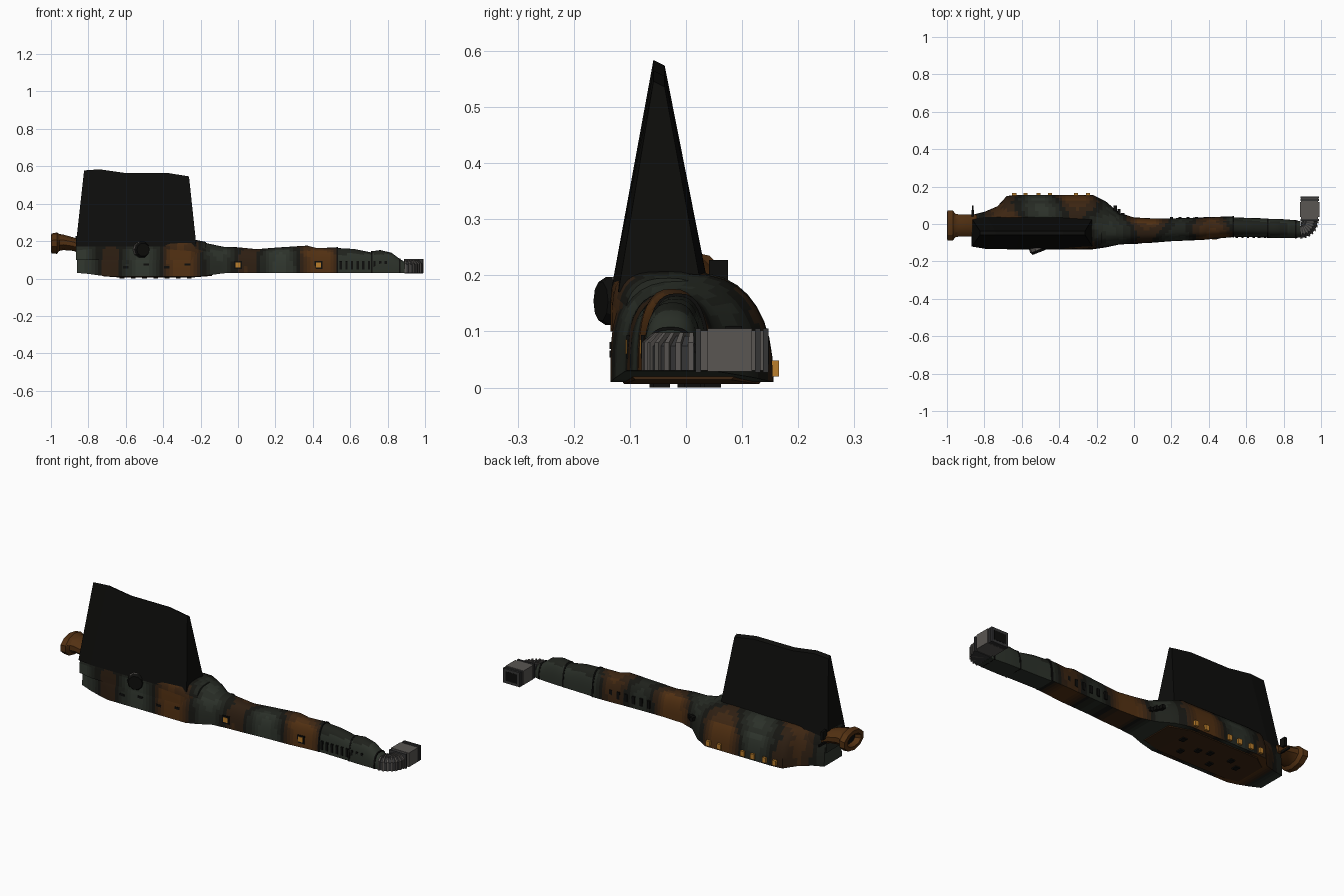
import bpy, bmesh, math
from mathutils import Matrix, Vector

if "Cube" in bpy.data.objects:
    bpy.data.objects.remove(bpy.data.objects["Cube"])


def material(name, rgb):
    m = bpy.data.materials.new(name)
    m.diffuse_color = (*rgb, 1)
    m.use_nodes = True
    m.node_tree.nodes["Principled BSDF"].inputs["Base Color"].default_value = m.diffuse_color
    return m


BLACK = material("black", (0.004, 0.004, 0.0035))
AMBER = material("amber", (0.5, 0.21, 0.025))
STEEL = material("steel", (0.10, 0.092, 0.085))
STEEL_DARK = material("dark_steel", (0.035, 0.035, 0.036))
# Camouflage ramp: green - soot - rust brown
RAMP = [(0.030, 0.038, 0.028), (0.008, 0.008, 0.006), (0.085, 0.030, 0.006)]
CAMO = []
for k in range(9):
    t = k / 4
    a, b = RAMP[min(int(t), 1)], RAMP[min(int(t), 1) + 1]
    f = t - min(int(t), 1)
    CAMO.append(material(f"camo_{k}", [u + (v - u) * f for u, v in zip(a, b)]))


def finish(name, bm, mats, smooth=35):
    bmesh.ops.recalc_face_normals(bm, faces=bm.faces)
    me = bpy.data.meshes.new(name)
    bm.to_mesh(me)
    bm.free()
    for m in mats:
        me.materials.append(m)
    ob = bpy.data.objects.new(name, me)
    bpy.context.collection.objects.link(ob)
    if smooth:
        bpy.ops.object.select_all(action='DESELECT')
        ob.select_set(True)
        bpy.context.view_layer.objects.active = ob
        bpy.ops.object.shade_smooth_by_angle(angle=math.radians(smooth))
    return ob


def loft(name, rings, mats, smooth=35, paint=None):
    bm = bmesh.new()
    vs = [[bm.verts.new(p) for p in r] for r in rings]
    n = len(vs[0])
    for a, b in zip(vs, vs[1:]):
        for i in range(n):
            bm.faces.new((a[i], a[(i + 1) % n], b[(i + 1) % n], b[i]))
    bm.faces.new(vs[0])
    bm.faces.new(vs[-1])
    if paint:
        for f in bm.faces:
            f.material_index = paint(f.calc_center_median())
    return finish(name, bm, mats, smooth)


def boxes(name, items, mat):
    """items: (centre, size) pairs joined in one object"""
    bm = bmesh.new()
    for c, s in items:
        bmesh.ops.create_cube(bm, size=1, matrix=Matrix.Translation(c) @ Matrix.Diagonal((*s, 1)))
    return finish(name, bm, [mat], 0)


def arch(x, y0, y1, zb, zt, pl=0.75, pr=0.75, n=18):
    """Arched section; pl and pr set the boxiness of the front and back flank"""
    yc = (y0 + y1) / 2
    ring = []
    for i in range(n + 1):
        a = math.pi * i / n
        c, s = math.cos(a), max(0, math.sin(a))
        p = pr if c > 0 else pl
        ring.append((x, yc + math.copysign(abs(c) ** p, c) * (y1 - y0) / 2, zb + (zt - zb) * s ** p))
    return ring


def resample(st, step=0.018):
    out = []
    for a, b in zip(st, st[1:]):
        k = max(1, round((b[0] - a[0]) / step))
        out += [[u + (v - u) * i / k for u, v in zip(a, b)] for i in range(k)]
    return out + [list(st[-1])]


def camo(c):
    v = math.sin(c.x * 17 + 0.6) + 0.6 * math.sin(c.y * 24 + c.x * 7)
    if c.z > 0.15:
        v *= 0.55
    return max(0, min(8, round(4 + 3.2 * v)))


# Main hull: wide rear body narrowing to a long neck (x, ymin, ymax, zbase, ztop, flanks)
HULL = [(-.86, -.10, .05, .03, .20, .6, .8), (-.80, -.12, .065, .025, .205, .6, .8),
        (-.73, -.13, .095, .015, .21, .6, .85), (-.68, -.135, .15, .01, .205, .6, .85),
        (-.62, -.135, .156, .01, .205, .6, .85), (-.22, -.135, .155, .01, .202, .6, .85),
        (-.15, -.125, .12, .018, .185, .7, .85), (-.08, -.11, .06, .028, .17, .75, .8),
        (0, -.105, .035, .03, .167, .75, .75), (.1, -.1, .03, .03, .157, .75, .75),
        (.2, -.092, .03, .03, .165, .75, .75), (.37, -.085, .035, .03, .176, .75, .75),
        (.42, -.08, .038, .03, .163, .75, .75), (.53, -.07, .04, .03, .166, .75, .75)]
loft("hull", [arch(*s) for s in resample(HULL)], CAMO, 40, camo)

# Ribbed forward sections of the neck
shell_paint = lambda c: 1 if c.z < .13 else 3
loft("forward_shell", [arch(*s) for s in resample(
    [(.53, -.068, .036, .03, .163), (.62, -.07, .032, .03, .158), (.71, -.072, .03, .03, .14)])],
     CAMO, 40, shell_paint)
loft("nose_shell", [arch(*s) for s in resample(
    [(.71, -.074, .028, .03, .145), (.76, -.076, .028, .03, .152), (.82, -.076, .024, .03, .138),
     (.86, -.075, .02, .03, .108), (.89, -.072, .015, .03, .09)])], CAMO, 40, shell_paint)
for i, (x, y0, y1, z) in enumerate([(.53, -.072, .042, .168), (.715, -.076, .03, .147), (.865, -.077, .022, .108)]):
    loft(f"neck_band_{i}", [arch(x + d, y0, y1, .03, z) for d in (-.004, .004)], [BLACK])

# Keel plate under the hull
loft("keel", [[(x, y0, .034), (x, y1, .034), (x, y1 - .02, zb), (x, y0 + .02, zb)] for x, y0, y1, zb in
              [(-.72, -.12, .09, .012), (-.64, -.13, .15, .006), (-.24, -.13, .15, .006), (-.14, -.11, .1, .014)]],
     [CAMO[6]], 0)
boxes("keel_lumps", [((-.62 + .06 * i, .05 * math.sin(i * 2.3), .005), (.025, .03, .010)) for i in range(7)], BLACK)

# Tall tapering sail, narrowed slightly toward both ends
SAIL = [(-.868, -.823, .578, .85), (-.785, -.74, .584, 1), (-.63, -.61, .565, 1), (-.40, -.38, .565, 1),
        (-.222, -.262, .546, .85)]
loft("sail", [[(xb, -.045 - .089 * w, .17), (xt, -.058, zt), (xt, -.038, zt - .01), (xb, -.045 + .087 * w, .17)]
              for xb, xt, zt, w in SAIL], [BLACK], 0)
# Skirt blending the sail into the hull
loft("sail_skirt", [arch(*s) for s in resample(
    [(-.865, -.115, .04, .10, .212, .45, .8), (-.78, -.134, .06, .10, .222, .42, .8),
     (-.4, -.135, .075, .10, .222, .42, .8), (-.25, -.132, .07, .10, .212, .5, .8),
     (-.17, -.11, .05, .10, .195, .7, .8)])], CAMO, 40, camo)


# Flared tail nozzle
def oval(x, ry, z0, z1, n=10):
    return [(x, -.008 + ry * math.cos(t), (z0 + z1) / 2 + (z1 - z0) / 2 * math.sin(t))
            for t in (math.tau * (i + .5) / n for i in range(n))]


loft("tail_nozzle", [oval(-.84, .06, .13, .205), oval(-.88, .062, .148, .22), oval(-.935, .062, .152, .235),
                     oval(-.955, .066, .148, .238), oval(-.968, .084, .132, .246), oval(-.998, .085, .135, .24),
                     oval(-1.0, .06, .155, .22), oval(-.97, .05, .16, .21)],
     [CAMO[8], BLACK], 30, lambda c: 1 if c.x > -.98 and abs(c.z - .185) < .015 and abs(c.y) < .02 else 0)
boxes("tail_crossbar", [((-.862, .005, .16), (.008, .19, .012)), ((-.862, .058, .205), (.014, .034, .045))], BLACK)

# Side exhaust pipe on the front
AXIS = Vector((.35, -.9, 0)).normalized()
SIDE = Vector((-AXIS.y, AXIS.x, 0))
START = Vector((-.54, -.068, .154))
loft("side_pipe", [[START + AXIS * d + SIDE * r * math.cos(t) + Vector((0, 0, r * math.sin(t)))
                    for t in (math.tau * i / 10 for i in range(10))]
                   for d, r in [(0, .044), (.075, .045), (.09, .036)]],
     [STEEL, BLACK], 30, lambda c: 1 if (c - START).dot(AXIS) > .076 else 0)


# Elbow at the nose: ribbed bend turning toward the back
def bend(deg, r0, r1, zt):
    a = math.radians(deg)
    prof = [(r0, .03), (r1, .03), (r1, zt - .018), (r1 - .02, zt), (r0 + .01, zt), (r0, zt - .01)]
    return [(.892 + r * math.cos(a), .015 + r * math.sin(a), z) for r, z in prof]


loft("elbow", [bend(d, .004, .088, .092) for d in range(-90, 1, 15)], [STEEL_DARK], 30)
for i in range(7):
    d = -88 + i * 14
    loft(f"elbow_rib_{i}", [bend(d - 3, .02, .094, .098), bend(d + 3, .02, .094, .098)], [STEEL], 0)
boxes("end_box", [((.938, .08, .066), (.09, .12, .072)), ((.940, .078, .067), (.106, .08, .076))], STEEL)
boxes("end_box_frames", [((.940, y, .066), (.1, .01, .078)) for y in (.022, .128, .142)], STEEL_DARK)
boxes("end_box_opening", [((.94, .147, .066), (.07, .002, .05))], BLACK)

# Lit windows
boxes("back_windows", [((x, .155, .034), (.022, .022, .028)) for x in (-.64, -.58, -.51, -.45, -.31, -.245)], AMBER)
boxes("front_windows", [((x, y, .073), (.026, .01, .026)) for x, y in ((0, -.103), (.43, -.077))], AMBER)
boxes("window_frames", [((x, y, .073), (.042, .01, .042)) for x, y in ((0, -.101), (.43, -.075))], BLACK)

# Dark slots and vents along both sides
boxes("back_vents", [((.2 + .045 * i, .031, .075), (.016, .012, .04)) for i in range(6)], BLACK)
boxes("front_vents", [((.55 + .03 * i, -.069, .07), (.012, .01, .045)) for i in range(9)], BLACK)
boxes("hull_details", [((-.1 + .02 * i, .085 - .02 * i, .10 - .006 * i), (.018, .03, .02)) for i in range(4)]
      + [((-.6 + .11 * i, -.132, .06 + .015 * (i % 2)), (.03, .008, .012)) for i in range(4)]
      + [((-.55 + .09 * i, .112, .145), (.05, .012, .01)) for i in range(4)], BLACK)
